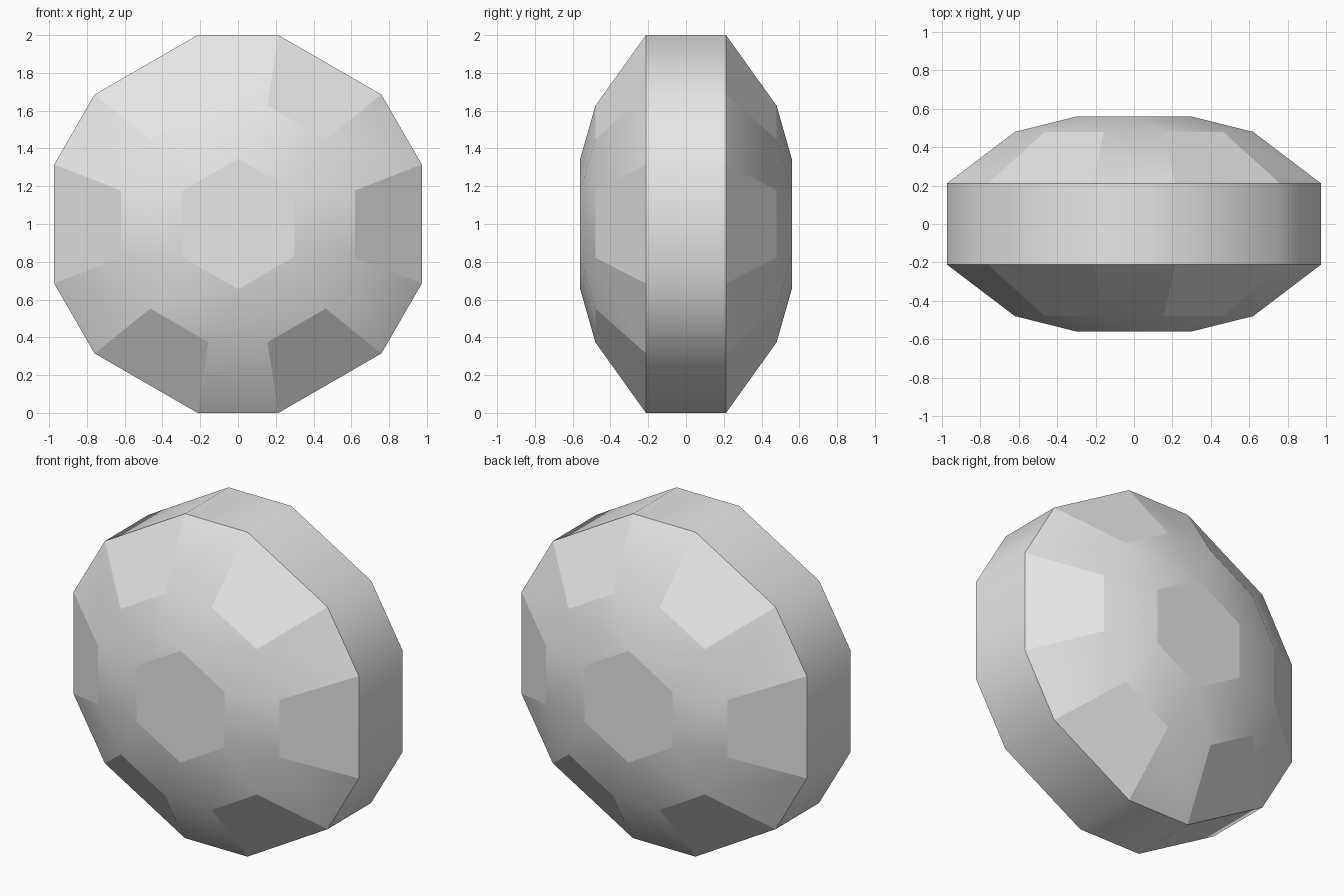
import bpy
import bmesh
from math import cos, sin, radians

default_cube = bpy.data.objects.get("Cube")
if default_cube:
    bpy.data.objects.remove(default_cube, do_unlink=True)

# Plain grey material
GREY = (0.8, 0.8, 0.8, 1.0)
grey = bpy.data.materials.new("light grey")
grey.use_nodes = True
grey.diffuse_color = GREY
grey.node_tree.nodes["Principled BSDF"].inputs["Base Color"].default_value = GREY

bm = bmesh.new()


def corner(radial, side, y, angle):
    """Vertex at a radial and sideways offset, turned about the y axis."""
    a = radians(angle)
    x = radial * cos(a) - side * sin(a)
    z = radial * sin(a) + side * cos(a)
    return bm.verts.new((x, y, z + 1.0))


def pair_ring(radial, half, y):
    """Six pairs of corners, one pair per flat panel."""
    return [[corner(radial, s * half, y, 60 * i) for s in (-1, 1)] for i in range(6)]


def add_face(verts, smooth):
    face = bm.faces.new(verts)
    face.smooth = smooth
    return face


# Faceted dome on each side: hexagon cap, six flat panels, soft faces between
rims = []
for side in (-1, 1):
    rim = pair_ring(0.973, 0.315, side * 0.212)
    inner = pair_ring(0.62, 0.178, side * 0.48)
    cap = [corner(0.345, 0, side * 0.56, 30 + 60 * i) for i in range(6)]
    add_face(cap, False)
    for i in range(6):
        n = (i + 1) % 6
        add_face((rim[i][0], rim[i][1], inner[i][1], inner[i][0]), False)
        add_face((inner[i][0], inner[i][1], cap[i], cap[i - 1]), True)
        add_face((inner[i][1], inner[n][0], cap[i]), True)
        add_face((rim[i][1], rim[n][0], inner[n][0], inner[i][1]), True)
    rims.append([v for pair in rim for v in pair])

# Twelve-sided smooth band joining the domes
front, back = rims
for i in range(12):
    n = (i + 1) % 12
    add_face((front[i], front[n], back[n], back[i]), True)

# Crisp edge between the band and the domes
for loop in rims:
    for i in range(12):
        bm.edges.get((loop[i - 1], loop[i])).smooth = False

bmesh.ops.recalc_face_normals(bm, faces=bm.faces)
mesh = bpy.data.meshes.new("faceted_disc")
bm.to_mesh(mesh)
bm.free()
mesh.materials.append(grey)
disc = bpy.data.objects.new("faceted_disc", mesh)
bpy.context.collection.objects.link(disc)
